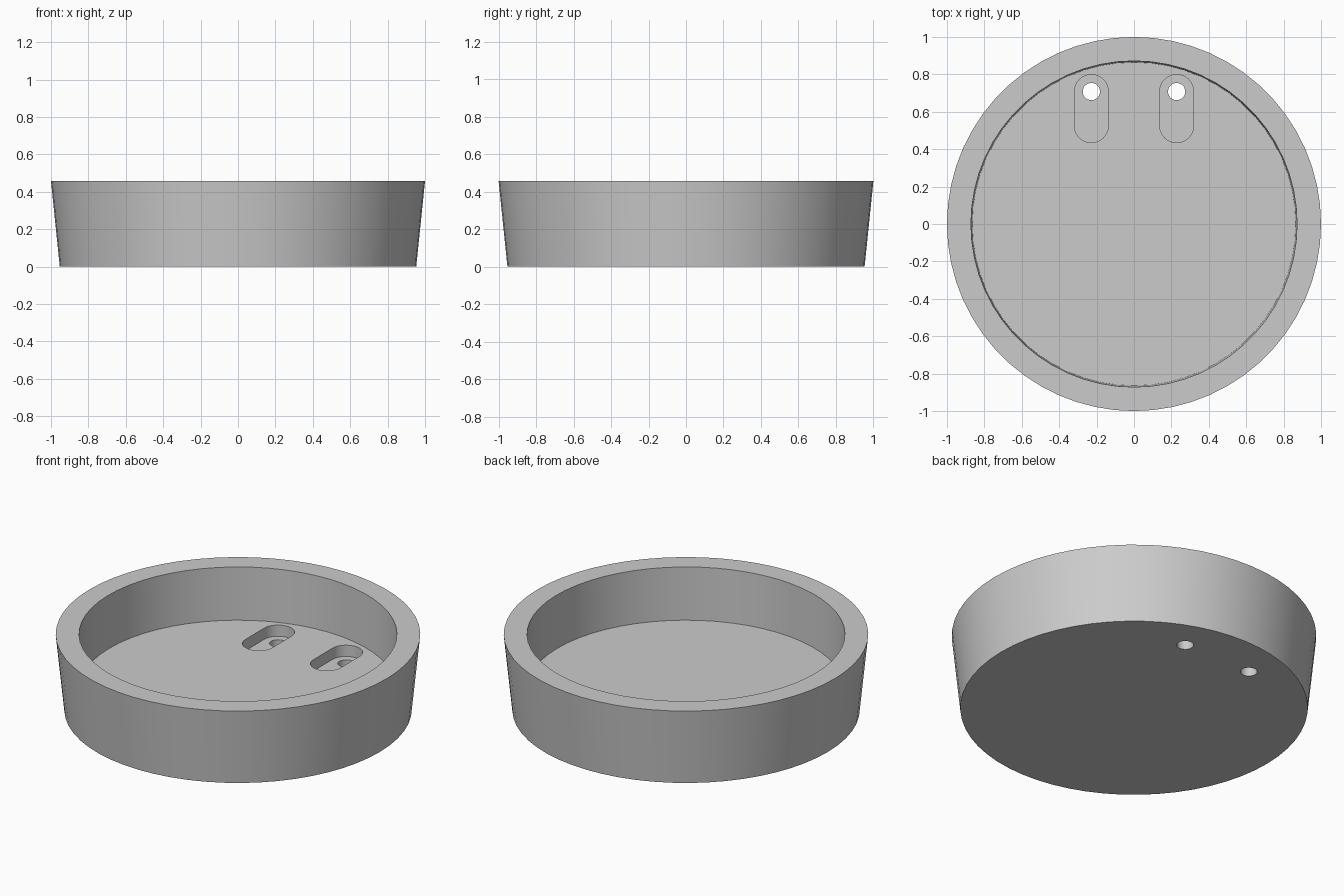
import bpy, bmesh, math

SIDES = 60
cube = bpy.data.objects.get("Cube")
if cube:
    bpy.data.objects.remove(cube, do_unlink=True)

grey = bpy.data.materials.new("plain grey")
grey.use_nodes = True
grey.diffuse_color = (0.6, 0.6, 0.6, 1)
grey.node_tree.nodes["Principled BSDF"].inputs["Base Color"].default_value = (0.6, 0.6, 0.6, 1)


def finish(name, bm):
    bmesh.ops.recalc_face_normals(bm, faces=bm.faces)
    mesh = bpy.data.meshes.new(name)
    bm.to_mesh(mesh)
    bm.free()
    mesh.materials.append(grey)
    obj = bpy.data.objects.new(name, mesh)
    bpy.context.collection.objects.link(obj)
    return obj


def lathe(name, profile):
    """Closed solid turned from (radius, z) points, capped at both ends."""
    bm = bmesh.new()
    rings = []
    for r, z in profile:
        rings.append([bm.verts.new((r * math.cos(a), r * math.sin(a), z))
                      for a in (math.tau * i / SIDES for i in range(SIDES))])
    for low, high in zip(rings, rings[1:]):
        for i in range(SIDES):
            j = (i + 1) % SIDES
            bm.faces.new((low[i], low[j], high[j], high[i]))
    bm.faces.new(rings[0])
    bm.faces.new(rings[-1])
    return finish(name, bm)


def slot_cutter(name, x, y, radius, half_straight, z0, z1, steps=16):
    """Upright prism with a rounded-slot outline (a cylinder if not stretched)."""
    bm = bmesh.new()
    outline = []
    for end in (1, -1):
        for i in range(steps + 1):
            a = math.pi * i / steps
            outline.append((x + end * radius * math.cos(a),
                            y + end * (half_straight + radius * math.sin(a))))
    base = bm.faces.new([bm.verts.new((px, py, z0)) for px, py in outline])
    bmesh.ops.remove_doubles(bm, verts=bm.verts, dist=0.0001)
    top = bmesh.ops.extrude_face_region(bm, geom=list(bm.faces))
    verts = [v for v in top["geom"] if isinstance(v, bmesh.types.BMVert)]
    bmesh.ops.translate(bm, verts=verts, vec=(0, 0, z1 - z0))
    obj = finish(name, bm)
    obj.hide_render = True
    return obj


# Flared dish with a thick rim and a recessed floor
dish = lathe("round_dish", [(0.953, 0), (1, 0.457), (0.872, 0.457), (0.865, 0.138)])

# Two rounded pockets in the floor, each with a through hole at its back end
cutters = []
for side, x in (("left", 0.228), ("right", -0.228)):
    cutters.append(slot_cutter(side + "_pocket_cutter", x, 0.617, 0.091, 0.091, 0.07, 0.3))
    cutters.append(slot_cutter(side + "_hole_cutter", x, 0.708, 0.046, 0, -0.1, 0.1))

bpy.ops.object.select_all(action="DESELECT")
bpy.context.view_layer.objects.active = dish
dish.select_set(True)
for cutter in cutters:
    mod = dish.modifiers.new(cutter.name, "BOOLEAN")
    mod.operation = "DIFFERENCE"
    mod.solver = "EXACT"
    mod.object = cutter
    bpy.ops.object.modifier_apply(modifier=mod.name)
for cutter in cutters:
    bpy.data.objects.remove(cutter, do_unlink=True)

bpy.ops.object.shade_smooth_by_angle(angle=math.radians(30))
